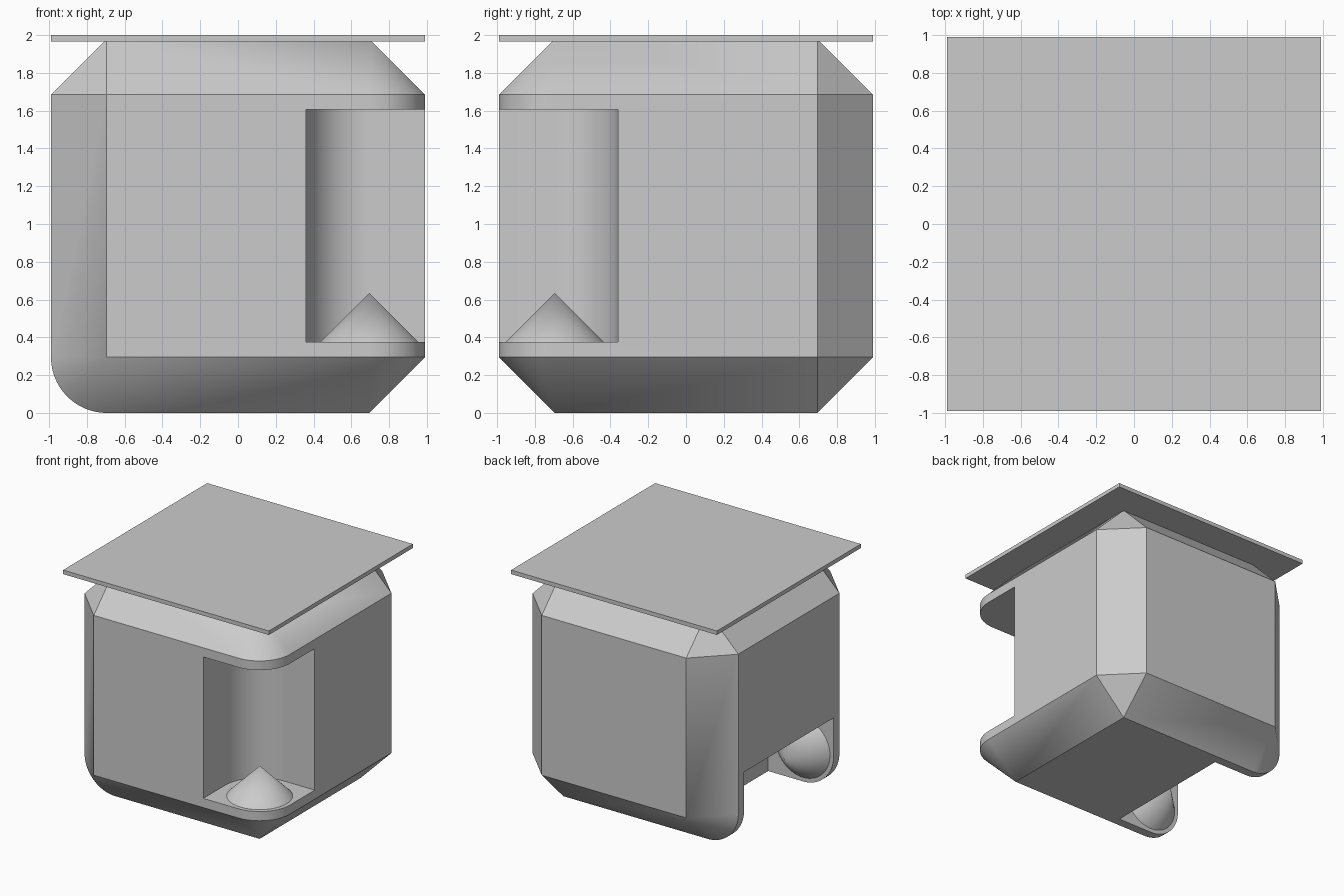
import bpy, bmesh, math
from mathutils import Vector, Matrix

if "Cube" in bpy.data.objects:
    bpy.data.objects.remove(bpy.data.objects["Cube"])

H = 0.99            # half size of the body
C = 0.295           # chamfer and fillet size
A = H - C           # distance of the edge axes from the middle
R = 0.335           # notch radius
L = 0.615           # notch half length
CONE = 0.26         # cone radius and height
SEG = 24            # steps per quarter turn
MID = Vector((0, 0, H))

grey = bpy.data.materials.new("grey")
grey.diffuse_color = (0.6, 0.6, 0.6, 1)
grey.use_nodes = True
grey.node_tree.nodes["Principled BSDF"].inputs["Base Color"].default_value = grey.diffuse_color

# Frames of the two filleted edges: outward u, outward v, along w
EDGES = {
    "upright": (Vector((1, 0, 0)), Vector((0, -1, 0)), Vector((0, 0, 1))),
    "lower": (Vector((-1, 0, 0)), Vector((0, 0, -1)), Vector((0, 1, 0))),
}


def place(frame, u, v, w):
    """Point relative to the axis of a filleted edge."""
    return MID + frame[0] * (A + u) + frame[1] * (A + v) + frame[2] * w


def quarter(radius, start):
    return [(radius * math.cos(start + math.pi / 2 * i / SEG),
             radius * math.sin(start + math.pi / 2 * i / SEG)) for i in range(SEG + 1)]


def finish(name, bm):
    bmesh.ops.recalc_face_normals(bm, faces=bm.faces)
    mesh = bpy.data.meshes.new(name)
    bm.to_mesh(mesh)
    bm.free()
    mesh.materials.append(grey)
    ob = bpy.data.objects.new(name, mesh)
    bpy.context.collection.objects.link(ob)
    return ob


def activate(ob):
    bpy.ops.object.select_all(action='DESELECT')
    ob.select_set(True)
    bpy.context.view_layer.objects.active = ob


def smooth(ob):
    activate(ob)
    bpy.ops.object.shade_smooth_by_angle(angle=math.radians(30))


# Body: hull of chamfered cube corners plus the two rounded edges
bm = bmesh.new()
for sx in (-1, 1):
    for sy in (-1, 1):
        for sz in (-1, 1):
            for axis in range(3):
                p = Vector((sx * A, sy * A, sz * A))
                p[axis] *= H / A
                bm.verts.new(MID + p)
for frame in EDGES.values():
    for w in (-A, A):
        for u, v in quarter(C, 0)[1:-1]:
            bm.verts.new(place(frame, u, v, w))
bmesh.ops.convex_hull(bm, input=bm.verts)
bmesh.ops.dissolve_limit(bm, angle_limit=0.005, verts=bm.verts, edges=bm.edges)
body = finish("body", bm)

# Notches along the rounded edges, each with a cone on one end wall
for name, frame in EDGES.items():
    bm = bmesh.new()
    out = 0.6
    profile = quarter(R, math.pi) + [(out, -R), (out, out), (-R, out)]
    ends = [[bm.verts.new(place(frame, u, v, w)) for u, v in profile] for w in (-L, L)]
    for ring in ends:
        bm.faces.new(ring)
    n = len(profile)
    for i in range(n):
        j = (i + 1) % n
        bm.faces.new((ends[0][i], ends[0][j], ends[1][j], ends[1][i]))
    cutter = finish(name + "_notch_cutter", bm)
    cutter.hide_render = True
    mod = body.modifiers.new("notch", 'BOOLEAN')
    mod.operation = 'DIFFERENCE'
    mod.solver = 'EXACT'
    mod.object = cutter
    activate(body)
    bpy.ops.object.modifier_apply(modifier=mod.name)
    bpy.data.objects.remove(cutter, do_unlink=True)

    bm = bmesh.new()
    bmesh.ops.create_cone(bm, cap_ends=True, segments=64, radius1=CONE, radius2=0,
                          depth=CONE, matrix=Matrix.Translation((0, 0, CONE / 2)))
    for vert in bm.verts:
        x, y, z = vert.co
        vert.co = place(frame, x, y, z - L)
    smooth(finish(name + "_cone", bm))
smooth(body)

# Thin square lid
bm = bmesh.new()
bmesh.ops.create_cube(bm, size=1, matrix=Matrix.Translation((0, 0, 1.9825))
                      @ Matrix.Diagonal((2 * H, 2 * H, 0.035, 1)))
finish("lid", bm)
